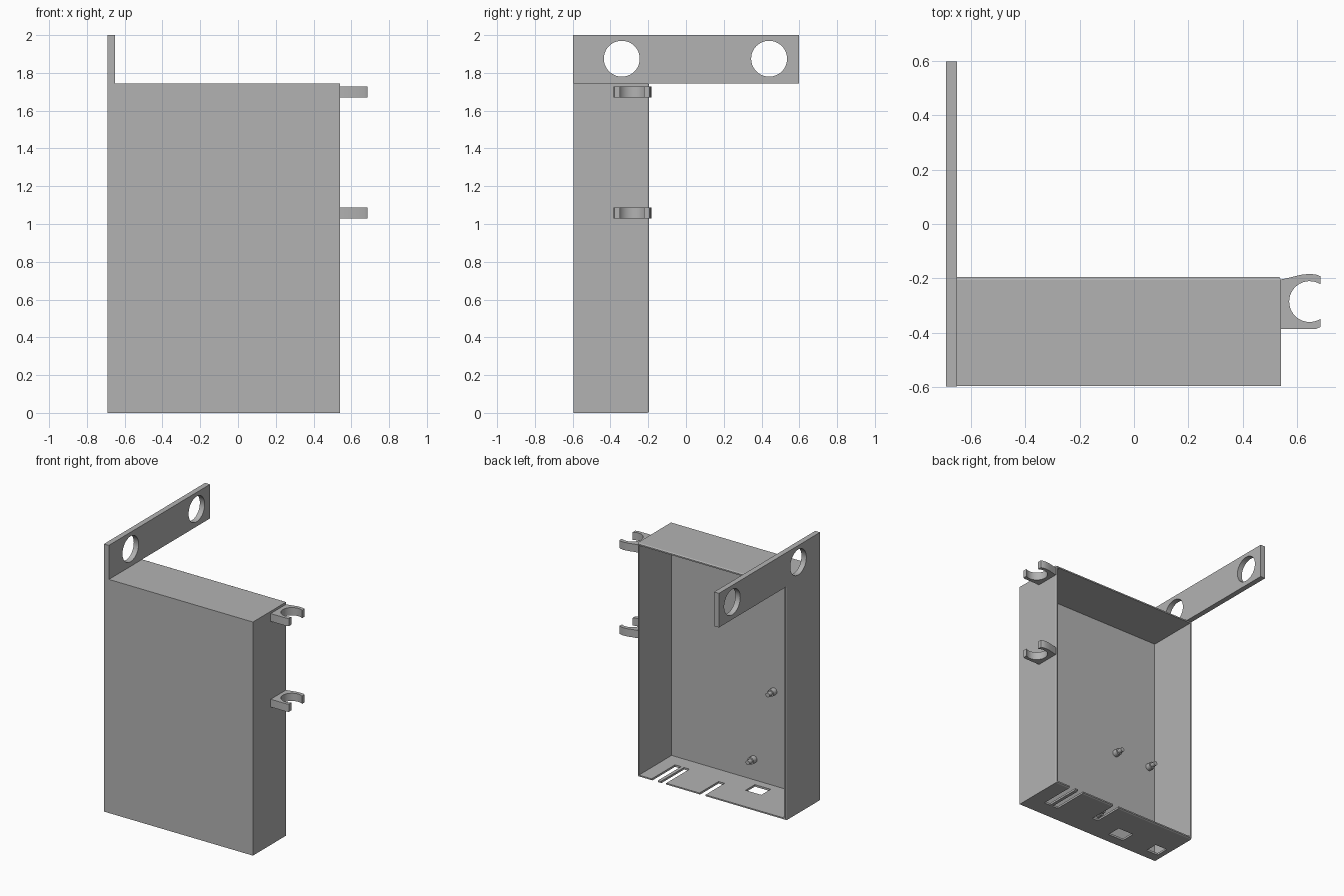
import bpy, bmesh, math
from mathutils import Matrix, Vector

old = bpy.data.objects.get("Cube")
if old:
    bpy.data.objects.remove(old, do_unlink=True)

grey = bpy.data.materials.new("plain_grey")
grey.use_nodes = True
GREY = (0.45, 0.45, 0.45, 1)
grey.diffuse_color = GREY
grey.node_tree.nodes["Principled BSDF"].inputs["Base Color"].default_value = GREY


def finish(name, bm):
    bmesh.ops.recalc_face_normals(bm, faces=bm.faces)
    mesh = bpy.data.meshes.new(name)
    bm.to_mesh(mesh)
    bm.free()
    mesh.materials.append(grey)
    obj = bpy.data.objects.new(name, mesh)
    bpy.context.collection.objects.link(obj)
    return obj


def add_box(bm, lo, hi):
    lo, hi = Vector(lo), Vector(hi)
    m = Matrix.Translation((lo + hi) / 2) @ Matrix.Diagonal((*(hi - lo), 1))
    bmesh.ops.create_cube(bm, size=1, matrix=m)


def box(name, lo, hi):
    bm = bmesh.new()
    add_box(bm, lo, hi)
    return finish(name, bm)


def cylinder(name, radius, length, centre, axis):
    bm = bmesh.new()
    m = Matrix.Translation(centre) @ Matrix.Rotation(math.pi / 2, 4, axis)
    bmesh.ops.create_cone(bm, cap_ends=True, segments=48, radius1=radius,
                          radius2=radius, depth=length, matrix=m)
    return finish(name, bm)


def cut(obj, cutter):
    cutter.hide_render = True
    mod = obj.modifiers.new("cut", "BOOLEAN")
    mod.operation, mod.solver, mod.object = "DIFFERENCE", "EXACT", cutter
    bpy.context.view_layer.objects.active = obj
    bpy.ops.object.modifier_apply(modifier=mod.name)
    bpy.data.objects.remove(cutter, do_unlink=True)


def smooth(obj):
    bpy.ops.object.select_all(action="DESELECT")
    obj.select_set(True)
    bpy.context.view_layer.objects.active = obj
    bpy.ops.object.shade_smooth_by_angle(angle=math.radians(30))


LEFT, RIGHT, FRONT, BACK, TOP = 0.54, -0.69, -0.595, -0.205, 1.745
WALL = 0.015

# Open-backed case, with a narrow tapered rim
bm = bmesh.new()
add_box(bm, (RIGHT, FRONT, 0), (LEFT, BACK, TOP))
bm.faces.ensure_lookup_table()
back_face = max(bm.faces, key=lambda f: f.calc_center_median().y)
rim = bmesh.ops.extrude_face_region(bm, geom=[back_face])["geom"]
bmesh.ops.delete(bm, geom=[back_face], context="FACES_ONLY")
mid = Vector(((LEFT + RIGHT) / 2, 0, TOP / 2))
for v in (g for g in rim if isinstance(g, bmesh.types.BMVert)):
    v.co.y += 0.01
    v.co.x -= math.copysign(0.005, v.co.x - mid.x)
    v.co.z -= math.copysign(0.005, v.co.z - mid.z)
case = finish("case", bm)
cut(case, box("cavity", (RIGHT + WALL, FRONT + WALL, WALL),
              (LEFT - WALL, 0, TOP - WALL)))

# Cable slots and sockets through the floor
openings = [(0.37, 0.42, -0.47, 0), (0.30, 0.345, -0.47, 0),
            (-0.025, 0.025, -0.42, 0),
            (-0.335, -0.205, -0.52, -0.41), (-0.65, -0.55, -0.52, -0.42)]
for x0, x1, y0, y1 in openings:
    cut(case, box("opening", (x0, y0, -0.1), (x1, y1, 0.1)))

# Hanging bracket with two round holes
bracket = box("hanging_bracket", (RIGHT, -0.597, TOP), (-0.65, 0.597, 2))
for y in (-0.34, 0.44):
    cut(bracket, cylinder("hole", 0.095, 0.2, (-0.67, y, 1.875), "Y"))
smooth(bracket)

# Stepped mounting pegs on the inside of the front panel
for i, (x, z) in enumerate([(-0.32, 0.72), (-0.62, 0.72), (-0.155, 0.17), (-0.65, 0.18)]):
    for part, r, end in (("standoff", 0.026, 0.04), ("pin", 0.016, 0.075)):
        start = FRONT + WALL / 2
        length = end + WALL / 2
        smooth(cylinder(f"peg_{part}_{i + 1}", r, length,
                        (x, start + length / 2, z), "X"))

# Open clips on the left side: outline, then the arc of the mouth
cx, cy, r, tip = 0.645, -0.285, 0.075, 0.685
half = math.acos((tip - cx) / r)
outline = [(tip, -0.378), (0.67, -0.385), (LEFT - 0.005, -0.385),
           (LEFT - 0.005, -0.205), (0.575, -0.196), (0.61, -0.187),
           (0.645, -0.183), (0.67, -0.186), (tip, -0.192)]
steps = 28
for k in range(steps + 1):
    a = half + (2 * math.pi - 2 * half) * k / steps
    outline.append((cx + r * math.cos(a), cy + r * math.sin(a)))
for name, z in (("lower_clip", 1.03), ("upper_clip", 1.67)):
    bm = bmesh.new()
    face = bm.faces.new([bm.verts.new((x, y, z)) for x, y in outline])
    top = bmesh.ops.extrude_face_region(bm, geom=[face])["geom"]
    bmesh.ops.translate(bm, vec=(0, 0, 0.058),
                        verts=[g for g in top if isinstance(g, bmesh.types.BMVert)])
    smooth(finish(name, bm))
